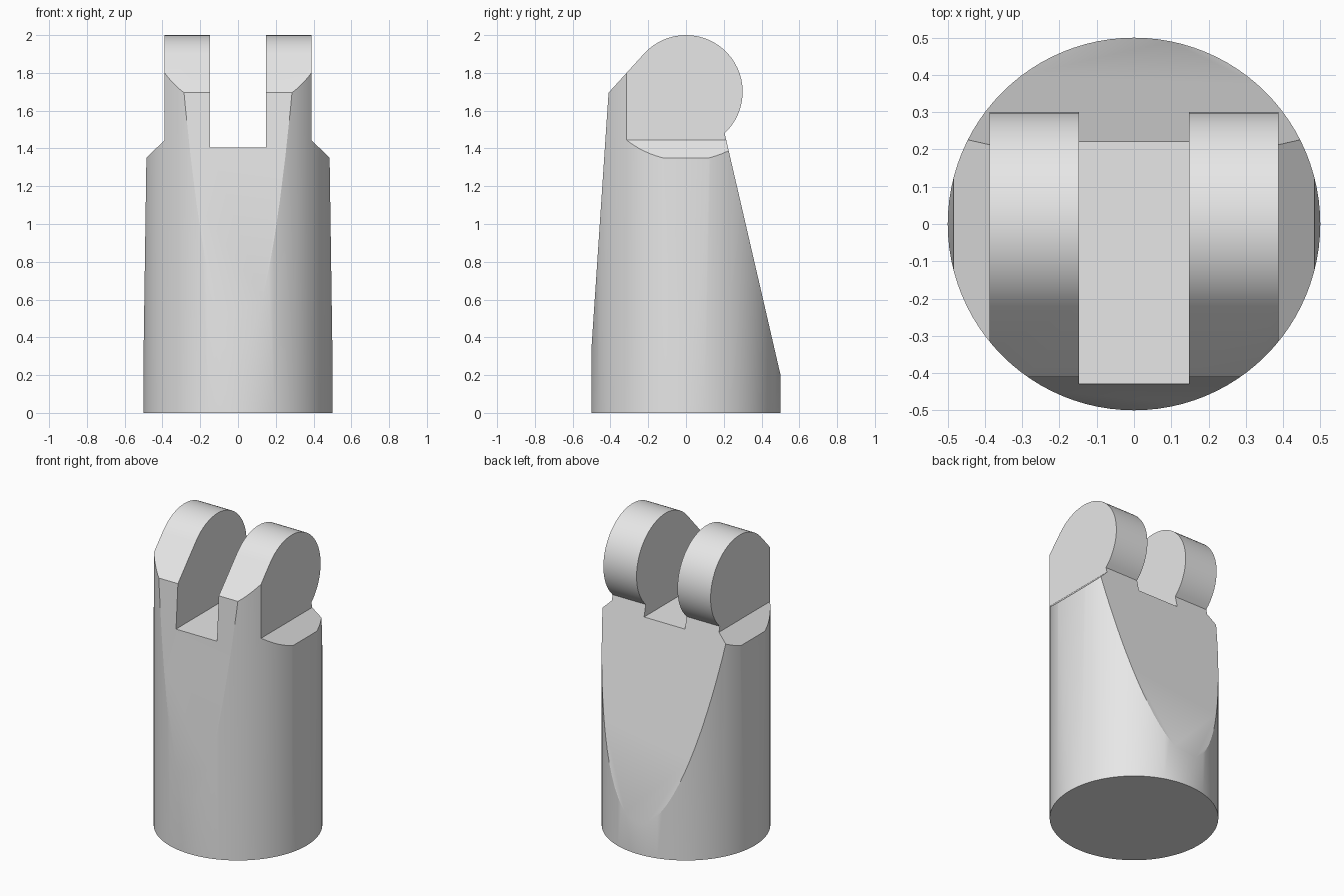
import bpy
import bmesh
from math import radians, sin, cos
from mathutils import Vector

cube = bpy.data.objects.get("Cube")
if cube:
    bpy.data.objects.remove(cube, do_unlink=True)


def new_object(name, bm):
    bmesh.ops.recalc_face_normals(bm, faces=bm.faces)
    mesh = bpy.data.meshes.new(name)
    bm.to_mesh(mesh)
    bm.free()
    obj = bpy.data.objects.new(name, mesh)
    bpy.context.collection.objects.link(obj)
    return obj


def prism(name, points, place, direction):
    """Extrude a closed 2D outline along a direction."""
    bm = bmesh.new()
    face = bm.faces.new([bm.verts.new(place(a, b)) for a, b in points])
    result = bmesh.ops.extrude_face_region(bm, geom=[face])
    moved = [v for v in result["geom"] if isinstance(v, bmesh.types.BMVert)]
    bmesh.ops.translate(bm, verts=moved, vec=Vector(direction))
    return new_object(name, bm)


# Round post, taller than needed before it is trimmed
bm = bmesh.new()
bmesh.ops.create_cone(bm, cap_ends=True, segments=96, radius1=0.5, radius2=0.5, depth=2.2)
bmesh.ops.translate(bm, verts=bm.verts, vec=(0, 0, 1.1))
clevis = new_object("clevis_post", bm)

# Side outline: tapered front and back, rounded lug on top
steps, start, end = 31, 137.7, -47.0
angles = [radians(start + (end - start) * i / steps) for i in range(steps + 1)]
side = [(-0.53, -0.1), (-0.41, 1.695)]
side += [(0.3 * cos(a), 1.7 + 0.3 * sin(a)) for a in angles]
side += [(0.57, -0.1)]
side_cutter = prism("side_outline", side, lambda y, z: (-1, y, z), (2, 0, 0))

# Front outline: tapered flanks, sloped shoulders, two lugs and a slot
half = [(0.506, -0.1), (0.485, 1.35), (0.388, 1.445), (0.388, 2.1), (0.148, 2.1), (0.148, 1.405)]
front = half + [(-x, z) for x, z in reversed(half)]
front_cutter = prism("front_outline", front, lambda x, z: (x, -1, z), (0, 2, 0))

# Keep only what lies inside both outlines
bpy.ops.object.select_all(action="DESELECT")
bpy.context.view_layer.objects.active = clevis
clevis.select_set(True)
for cutter in (side_cutter, front_cutter):
    cutter.hide_render = True
    mod = clevis.modifiers.new("trim", "BOOLEAN")
    mod.operation = "INTERSECT"
    mod.solver = "EXACT"
    mod.object = cutter
    bpy.ops.object.modifier_apply(modifier=mod.name)
    bpy.data.objects.remove(cutter, do_unlink=True)

# Plain grey finish
grey = bpy.data.materials.new("light_grey")
grey.use_nodes = True
colour = (0.8, 0.8, 0.8, 1.0)
grey.diffuse_color = colour
grey.node_tree.nodes["Principled BSDF"].inputs["Base Color"].default_value = colour
clevis.data.materials.clear()
clevis.data.materials.append(grey)

bpy.ops.object.shade_smooth_by_angle(angle=radians(20))
